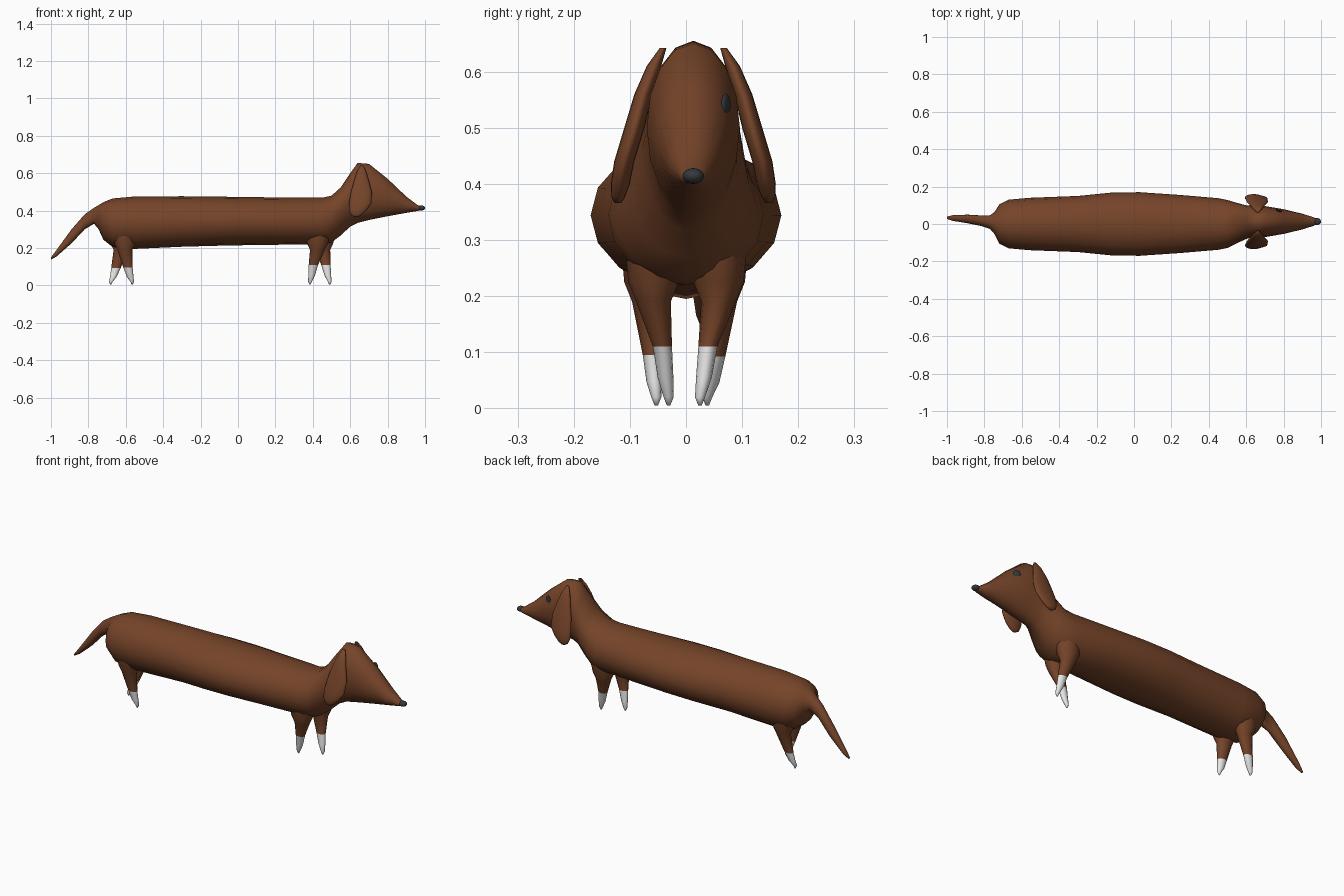
import bpy
import math

default_cube = bpy.data.objects.get("Cube")
if default_cube:
    bpy.data.objects.remove(default_cube, do_unlink=True)


def make_material(name, colour):
    material = bpy.data.materials.new(name)
    material.use_nodes = True
    material.diffuse_color = (*colour, 1)
    shader = material.node_tree.nodes["Principled BSDF"]
    shader.inputs["Base Color"].default_value = (*colour, 1)
    shader.inputs["Roughness"].default_value = 0.7
    return material


brown = make_material("brown_coat", (0.18, 0.058, 0.022))
white = make_material("white_socks", (0.8, 0.8, 0.8))
dark = make_material("dark_slate", (0.035, 0.04, 0.045))

# Mirror plane of the head, which sits slightly off the body centre line
HEAD_Y = 0.013


def smooth(obj, degrees=70):
    bpy.ops.object.select_all(action="DESELECT")
    obj.select_set(True)
    bpy.context.view_layer.objects.active = obj
    bpy.ops.object.shade_smooth_by_angle(angle=math.radians(degrees))


def loft(name, rings, upright, materials, sides=16):
    """Skin elliptical rings (x, y, z, half width, half depth)."""
    verts, faces = [], []
    for x, y, z, a, b in rings:
        for i in range(sides):
            angle = math.tau * i / sides
            u, v = a * math.cos(angle), b * math.sin(angle)
            verts.append((x, y + u, z + v) if upright else (x + u, y + v, z))
    for r in range(len(rings) - 1):
        for i in range(sides):
            j = (i + 1) % sides
            low, high = r * sides, (r + 1) * sides
            faces.append((low + i, low + j, high + j, high + i))
    faces.append(tuple(reversed(range(sides))))
    faces.append(tuple(range(len(verts) - sides, len(verts))))
    mesh = bpy.data.meshes.new(name)
    mesh.from_pydata(verts, [], faces)
    obj = bpy.data.objects.new(name, mesh)
    bpy.context.collection.objects.link(obj)
    for material in materials:
        mesh.materials.append(material)
    smooth(obj)
    return obj


# Tail, trunk, neck and head in one skin: x, centre y, bottom, top, half width
outline = [
    (-1, 0.033, 0.138, 0.15, 0.006),
    (-0.97, 0.032, 0.155, 0.19, 0.015),
    (-0.89, 0.027, 0.225, 0.3, 0.023),
    (-0.82, 0.018, 0.3, 0.38, 0.028),
    (-0.77, 0.01, 0.33, 0.415, 0.036),
    (-0.745, 0.005, 0.3, 0.43, 0.06),
    (-0.72, 0, 0.245, 0.445, 0.105),
    (-0.67, 0, 0.205, 0.465, 0.13),
    (-0.56, 0, 0.195, 0.475, 0.14),
    (-0.3, 0, 0.207, 0.477, 0.15),
    (-0.12, 0, 0.212, 0.475, 0.168),
    (0.03, 0, 0.215, 0.473, 0.17),
    (0.25, 0, 0.218, 0.47, 0.155),
    (0.45, 0, 0.22, 0.469, 0.138),
    (0.5, 0, 0.23, 0.48, 0.128),
    (0.55, 0.005, 0.268, 0.525, 0.108),
    (0.6, 0.01, 0.315, 0.6, 0.09),
    (0.64, HEAD_Y, 0.335, 0.655, 0.083),
    (0.7, HEAD_Y, 0.35, 0.65, 0.083),
    (0.8, HEAD_Y, 0.37, 0.57, 0.066),
    (0.9, HEAD_Y, 0.388, 0.475, 0.042),
    (0.96, HEAD_Y, 0.398, 0.43, 0.023),
    (0.98, HEAD_Y, 0.403, 0.422, 0.012),
]
loft("body", [(x, y, (low + top) / 2, w, (top - low) / 2)
              for x, y, low, top, w in outline], True, [brown])


# Legs: tapered cones with white socks
def leg(name, tip, ankle, hip, sock_z):
    middle = [(tip[i] + ankle[i]) / 2 for i in range(2)]
    rings = [
        (*tip, 0.005, 0.003, 0.003),
        (*tip, 0.02, 0.01, 0.009),
        (*middle, sock_z / 2, 0.018, 0.014),
        (*ankle, sock_z, 0.025, 0.017),
        (*hip, 0.19, 0.04, 0.031),
        (*hip, 0.225, 0.056, 0.045),
        (*hip, 0.28, 0.07, 0.05),
    ]
    obj = loft(name, rings, False, [brown, white], 12)
    for face in obj.data.polygons:
        face.material_index = int(face.center.z < sock_z)


leg("front_left_leg", (0.49, 0.025), (0.47, 0.039), (0.453, 0.058), 0.11)
leg("front_right_leg", (0.385, -0.031), (0.403, -0.042), (0.425, -0.058), 0.11)
leg("back_left_leg", (-0.68, 0.038), (-0.653, 0.053), (-0.625, 0.06), 0.092)
leg("back_right_leg", (-0.566, -0.053), (-0.588, -0.06), (-0.605, -0.065), 0.095)

# Hanging ears: x, distance from the head's middle, z, half width, half thickness
ear = [
    (0.632, 0.134, 0.366, 0.012, 0.006),
    (0.632, 0.134, 0.376, 0.028, 0.012),
    (0.64, 0.13, 0.4, 0.046, 0.017),
    (0.654, 0.123, 0.44, 0.06, 0.018),
    (0.66, 0.105, 0.5, 0.056, 0.018),
    (0.66, 0.089, 0.56, 0.04, 0.016),
    (0.661, 0.07, 0.61, 0.024, 0.013),
    (0.662, 0.054, 0.642, 0.008, 0.006),
]
for name, side in (("left_ear", 1), ("right_ear", -1)):
    rings = [(x, HEAD_Y + side * d, z, a, b) for x, d, z, a, b in ear]
    loft(name, rings, False, [brown])


def ellipsoid(name, place, size, turn=0):
    bpy.ops.mesh.primitive_uv_sphere_add(segments=16, ring_count=10, radius=1,
                                         location=place, rotation=(0, 0, turn))
    obj = bpy.context.object
    obj.name = name
    obj.scale = size
    obj.data.materials.append(dark)
    smooth(obj)


# Nose, and the single eye on the left of the head
ellipsoid("nose", (0.978, HEAD_Y, 0.414), (0.022, 0.019, 0.014))
ellipsoid("left_eye", (0.775, 0.071, 0.54), (0.018, 0.006, 0.021), math.radians(-20))
